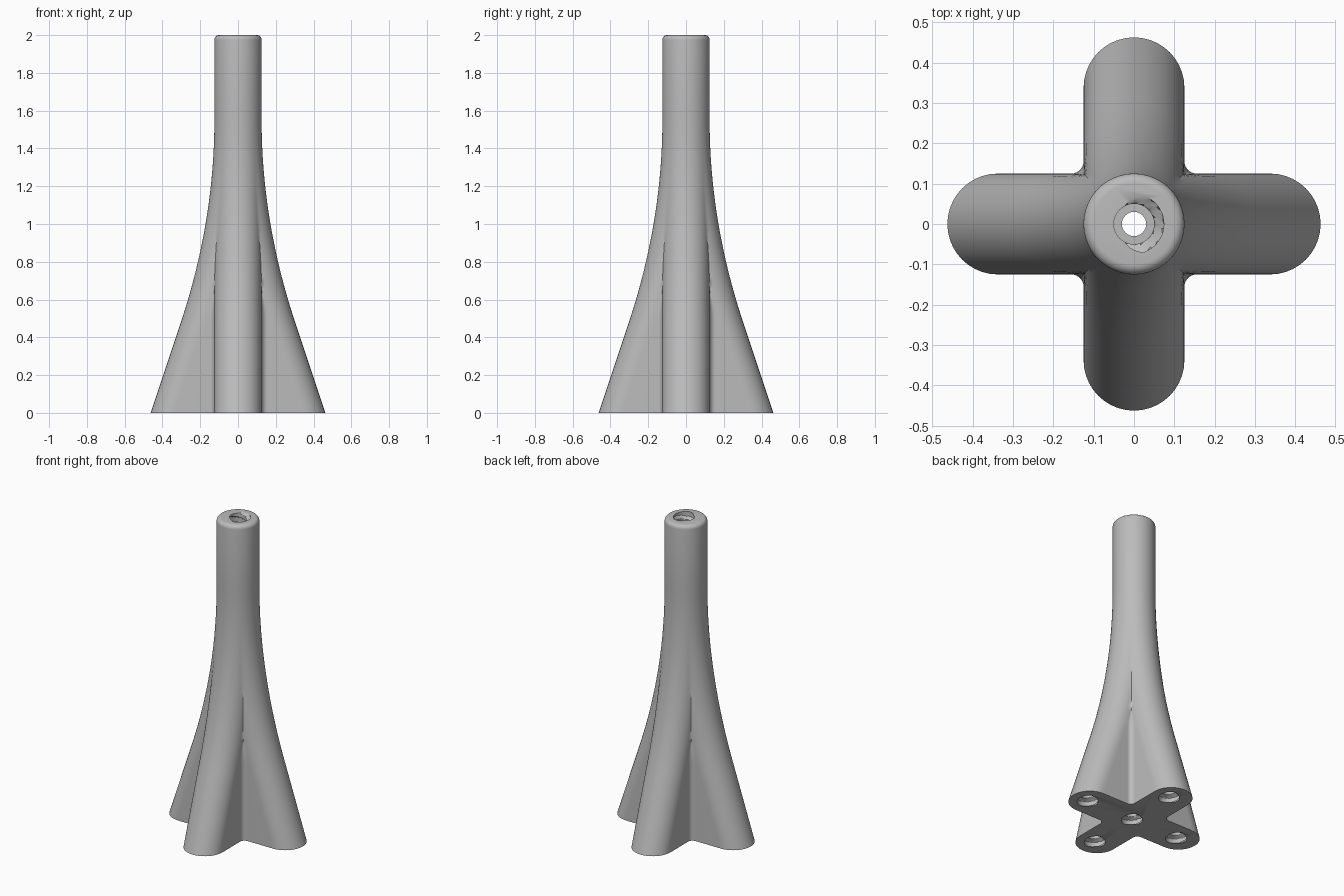
import bpy, bmesh
from math import pi, sin, cos, asin, sqrt, radians

if "Cube" in bpy.data.objects:
    bpy.data.objects.remove(bpy.data.objects["Cube"])

R = 0.125        # half width of each leg and radius of the neck
FILLET = 0.03    # rounding between neighbouring legs
LEG = 0.3375     # leg end centre at the ground

grey = bpy.data.materials.new("light grey")
grey.use_nodes = True
grey.diffuse_color = (0.5, 0.5, 0.5, 1)
grey.node_tree.nodes["Principled BSDF"].inputs["Base Color"].default_value = (0.5, 0.5, 0.5, 1)


def spread(z):
    """Distance of the leg end centre from the axis at height z."""
    if z < 0.45:
        return LEG - 0.333 * z
    return 0.155 * max(0, 1.55 - z) ** 2


def section(r, c):
    """Cross of four round-ended arms, with filleted inner corners."""
    end = pi / 2 if c >= r else pi / 4 + asin(c / (r * sqrt(2)))
    octant = [(c + r * cos(end * i / 10), r * sin(end * i / 10)) for i in range(11)]
    f = min(FILLET, max(0, c - r))
    for i in range(6):
        if c > r:
            a = 1.5 * pi - pi / 4 * i / 5
            octant.append((r + f + f * cos(a), r + f + f * sin(a)))
        else:
            octant.append(octant[-1])
    quarter = octant + [(y, x) for x, y in octant[-2:0:-1]]
    points = []
    for _ in range(4):
        points += quarter
        quarter = [(-y, x) for x, y in quarter]
    return points


def loft(name, rings):
    """Closed solid through a stack of (z, points) rings."""
    bm = bmesh.new()
    rows = [[bm.verts.new((x, y, z)) for x, y in pts] for z, pts in rings]
    n = len(rows[0])
    for low, high in zip(rows, rows[1:]):
        for i in range(n):
            j = (i + 1) % n
            bm.faces.new((low[i], low[j], high[j], high[i]))
    bm.faces.new(rows[0][::-1])
    bm.faces.new(rows[-1])
    bmesh.ops.remove_doubles(bm, verts=bm.verts, dist=0.00002)
    bmesh.ops.recalc_face_normals(bm, faces=bm.faces)
    mesh = bpy.data.meshes.new(name)
    bm.to_mesh(mesh)
    bm.free()
    mesh.materials.append(grey)
    obj = bpy.data.objects.new(name, mesh)
    bpy.context.collection.objects.link(obj)
    return obj


def thread_radius(angle, depth):
    """Bore radius with a helical ridge."""
    phase = (depth / 0.08 + angle / (2 * pi)) % 1
    ridge = min(1, max(0, (0.3 - abs(phase - 0.5)) * 8))
    return 0.074 - 0.024 * ridge


def bore(x, y, z, direction, depth=0.24):
    """Threaded cutter going inward from an opening at z."""
    rings = []
    for k in range(-2, 49):
        d = depth * k / 48
        pts = []
        for i in range(40):
            a = 2 * pi * i / 40
            r = thread_radius(a, max(d, 0))
            pts.append((x + r * cos(a), y + r * sin(a)))
        rings.append((z + direction * d, pts))
    return loft("bore_cutter", rings)


# Body: flared legs rising into a round neck with a rounded rim
steps = 40
rings = []
for k in range(steps + 1):
    z = 1.6 * k / steps
    rings.append((z, section(R, spread(z))))
for k in range(7):
    a = pi / 2 * k / 6
    rings.append((1.975 + 0.025 * sin(a), section(R - 0.025 + 0.025 * cos(a), 0)))
body = loft("flared_stand", rings)

# Central channel, threaded sockets in the rim and under the base
channel = [(0.03 * cos(2 * pi * i / 32), 0.03 * sin(2 * pi * i / 32)) for i in range(32)]
cutters = [loft("channel_cutter", [(-0.1, channel), (2.1, channel)]),
           bore(0, 0, 2, -1), bore(0, 0, 0, 1)]
for sx, sy in ((1, 0), (-1, 0), (0, 1), (0, -1)):
    cutters.append(bore(sx * LEG, sy * LEG, 0, 1, 0.15))

bpy.ops.object.select_all(action='DESELECT')
bpy.context.view_layer.objects.active = body
body.select_set(True)
for cutter in cutters:
    cutter.hide_render = True
    mod = body.modifiers.new("socket", 'BOOLEAN')
    mod.operation = 'DIFFERENCE'
    mod.solver = 'EXACT'
    mod.object = cutter
    bpy.ops.object.modifier_apply(modifier=mod.name)
    bpy.data.objects.remove(cutter)

bpy.ops.object.shade_smooth_by_angle(angle=radians(30))
